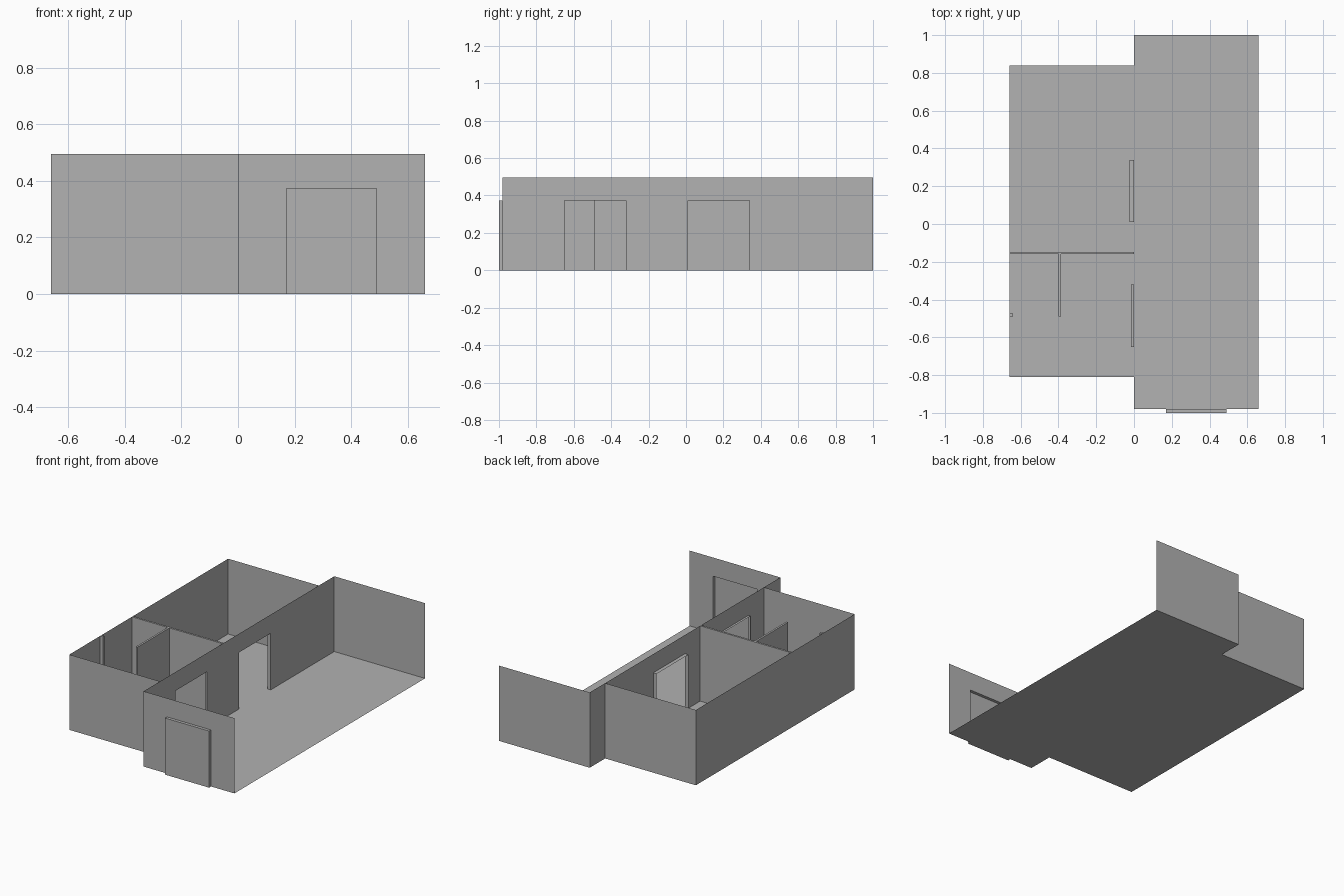
import bpy
from mathutils import Vector

cube = bpy.data.objects.get("Cube")
if cube:
    bpy.data.objects.remove(cube, do_unlink=True)

# Main dimensions
WALL_H, DOOR_H = 0.495, 0.372
SIDE = 0.66
HALL_FRONT, HALL_BACK = -0.98, 1.0
ROOM_FRONT, ROOM_BACK = -0.81, 0.84

plaster = bpy.data.materials.new("plain grey")
plaster.use_nodes = True
GREY = (0.445, 0.445, 0.445, 1)
plaster.diffuse_color = GREY
plaster.node_tree.nodes["Principled BSDF"].inputs["Base Color"].default_value = GREY


def build(name, verts, faces):
    mesh = bpy.data.meshes.new(name)
    mesh.from_pydata(verts, [], faces)
    mesh.materials.append(plaster)
    mesh.update()
    obj = bpy.data.objects.new(name, mesh)
    bpy.context.collection.objects.link(obj)
    return obj


def wall(name, start, end, doors=()):
    """Thin upright sheet; doors are (from, to) distances along the wall."""
    a, b = Vector(start), Vector(end)
    length = (b - a).length
    outline = [(0, 0)]
    for d0, d1 in doors:
        outline += [(d0, 0), (d0, DOOR_H), (d1, DOOR_H), (d1, 0)]
    outline += [(length, 0), (length, WALL_H), (0, WALL_H)]
    along = (b - a).normalized()
    verts = [(*(a + along * t), z) for t, z in outline]
    return build(name, verts, [range(len(verts))])


def reveal(name, start, end, push, closed=False):
    """Door lining pushed out of the wall, optionally closed by a panel."""
    a, b, p = Vector(start), Vector(end), Vector(push)
    verts = []
    for offset in (Vector((0, 0)), p):
        verts += [(*(a + offset), 0), (*(a + offset), DOOR_H),
                  (*(b + offset), DOOR_H), (*(b + offset), 0)]
    faces = [(i, i + 1, i + 5, i + 4) for i in range(3)]
    if closed:
        faces += [(4, 5, 6, 7), (0, 4, 7, 3)]
    return build(name, verts, faces)


def partition(name, x0, x1, y0, y1):
    """Solid inner wall of full height."""
    verts = [(x, y, z) for z in (0, WALL_H)
             for x, y in ((x0, y0), (x1, y0), (x1, y1), (x0, y1))]
    faces = [(3, 2, 1, 0), (4, 5, 6, 7)]
    faces += [(i, (i + 1) % 4, (i + 1) % 4 + 4, i + 4) for i in range(4)]
    return build(name, verts, faces)


# Floor of the open hall and of the rooms beside it
plan = [(0, HALL_FRONT), (SIDE, HALL_FRONT), (SIDE, HALL_BACK), (0, HALL_BACK),
        (0, ROOM_BACK), (-SIDE, ROOM_BACK), (-SIDE, ROOM_FRONT), (0, ROOM_FRONT)]
build("floor", [(x, y, 0) for x, y in plan], [range(len(plan))])

# Hall walls; the outer side stays open
wall("hall_front_wall", (0, HALL_FRONT), (SIDE, HALL_FRONT), [(0.17, 0.49)])
wall("hall_back_wall", (SIDE, HALL_BACK), (0, HALL_BACK))

# Long middle wall with two doorways
doorways = [("small_room_doorway", -0.65, -0.32, 0.015),
            ("large_room_doorway", 0.01, 0.34, 0.025)]
wall("middle_wall", (0, HALL_FRONT), (0, HALL_BACK),
     [(y0 - HALL_FRONT, y1 - HALL_FRONT) for _, y0, y1, _ in doorways])
for name, y0, y1, depth in doorways:
    reveal(name, (0, y0), (0, y1), (-depth, 0))

# Closed front door standing out from the wall
reveal("front_door", (0.17, HALL_FRONT), (0.49, HALL_FRONT), (0, -0.02), closed=True)

# Outer room walls
wall("room_front_wall", (-SIDE, ROOM_FRONT), (0, ROOM_FRONT))
wall("room_side_wall", (-SIDE, ROOM_BACK), (-SIDE, ROOM_FRONT))
wall("room_back_wall", (0, ROOM_BACK), (-SIDE, ROOM_BACK))

# Inner partitions
partition("cross_partition", -SIDE, 0, -0.16, -0.147)
partition("short_partition", -0.4, -0.387, -0.49, -0.16)
partition("wall_stub", -SIDE, -0.64, -0.49, -0.475)
